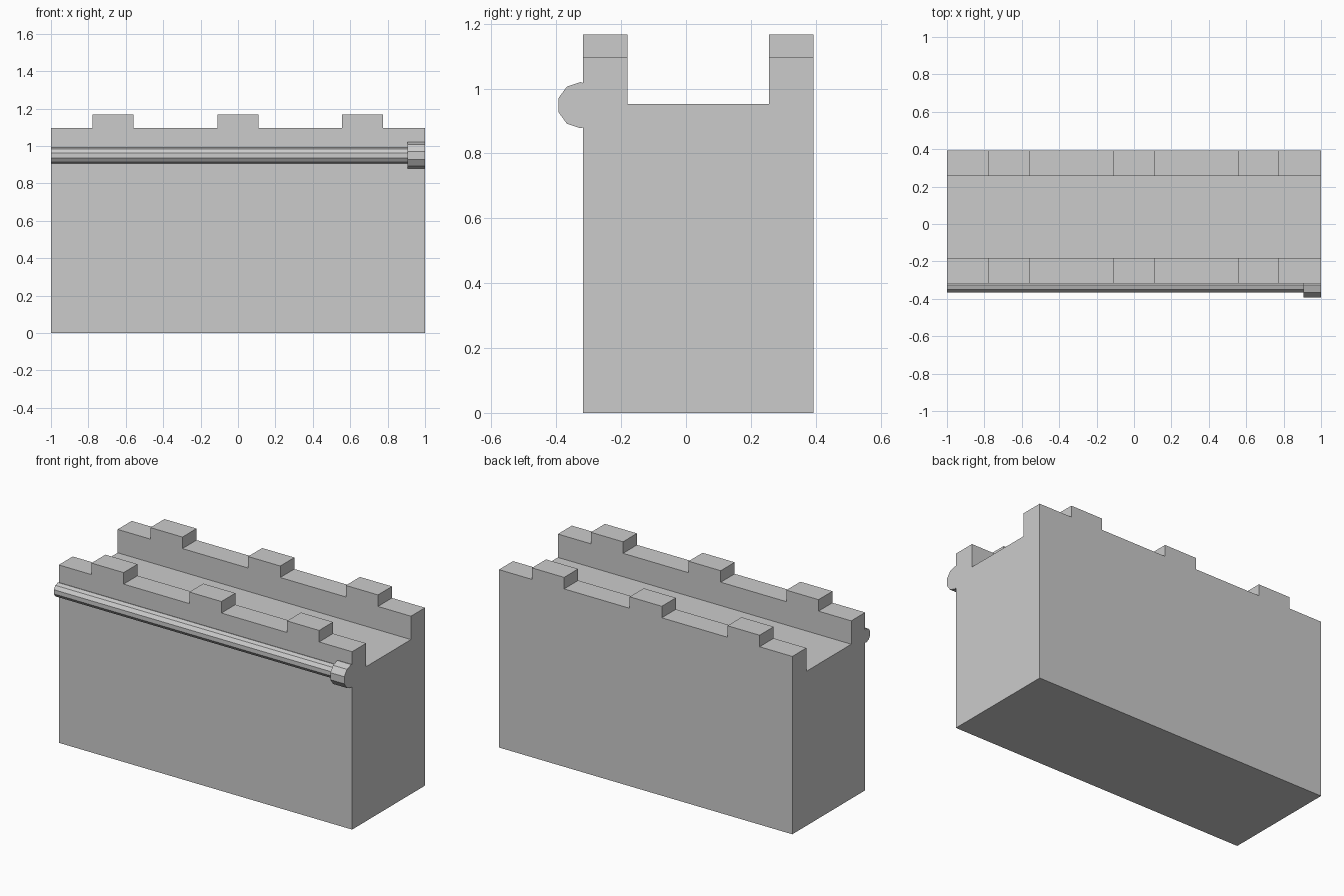
import bpy, bmesh, math

if "Cube" in bpy.data.objects:
    bpy.data.objects.remove(bpy.data.objects["Cube"])

FRONT, BACK = -0.317, 0.393
FLOOR, WALL, TOP = 0.952, 1.096, 1.167
MERLONS = [(-0.777, -0.558), (-0.11, 0.109), (0.556, 0.775)]


def finish(bm, name):
    bmesh.ops.recalc_face_normals(bm, faces=bm.faces)
    me = bpy.data.meshes.new(name)
    bm.to_mesh(me)
    bm.free()
    ob = bpy.data.objects.new(name, me)
    bpy.context.collection.objects.link(ob)
    return ob


def extrude_x(profile, x0, x1):
    """Solid made by sweeping a closed (y, z) profile along x."""
    bm = bmesh.new()
    face = bm.faces.new([bm.verts.new((x0, y, z)) for y, z in profile])
    new = bmesh.ops.extrude_face_region(bm, geom=[face], use_keep_orig=True)["geom"]
    bmesh.ops.translate(bm, vec=(x1 - x0, 0, 0),
                        verts=[g for g in new if isinstance(g, bmesh.types.BMVert)])
    return bm


# Wall block: U-shaped section with a walkway between two parapets
bm = extrude_x([(FRONT, 0), (BACK, 0), (BACK, WALL), (0.256, WALL),
                (0.256, FLOOR), (-0.181, FLOOR), (-0.181, WALL), (FRONT, WALL)], -1, 1)
bmesh.ops.recalc_face_normals(bm, faces=bm.faces)

# Merlons: slice the block, then raise parapet tops
for x in (x for pair in MERLONS for x in pair):
    bmesh.ops.bisect_plane(bm, geom=bm.verts[:] + bm.edges[:] + bm.faces[:],
                           plane_co=(x, 0, 0), plane_no=(1, 0, 0))
tops = []
for f in bm.faces:
    c = f.calc_center_median()
    if f.normal.z > 0.9 and c.z > WALL - 0.01 and any(a < c.x < b for a, b in MERLONS):
        tops.append(f)
raised = bmesh.ops.extrude_discrete_faces(bm, faces=tops)["faces"]
bmesh.ops.translate(bm, vec=(0, 0, TOP - WALL), verts=[v for f in raised for v in f.verts])
bmesh.ops.remove_doubles(bm, verts=bm.verts, dist=1e-5)
bmesh.ops.dissolve_limit(bm, angle_limit=0.01, verts=bm.verts, edges=bm.edges)
finish(bm, "wall_block")


# Ten-sided rail half sunk in the front, with a thicker collar at one end
def rod(name, r, x0, x1):
    pts = [(-0.3255 + r * math.sin(math.tau * i / 10),
            0.949 + r * math.cos(math.tau * i / 10)) for i in range(10)]
    finish(extrude_x(pts, x0, x1), name)


rod("front_rail", 0.042, -1, 0.91)
rod("rail_collar", 0.071, 0.905, 1)
